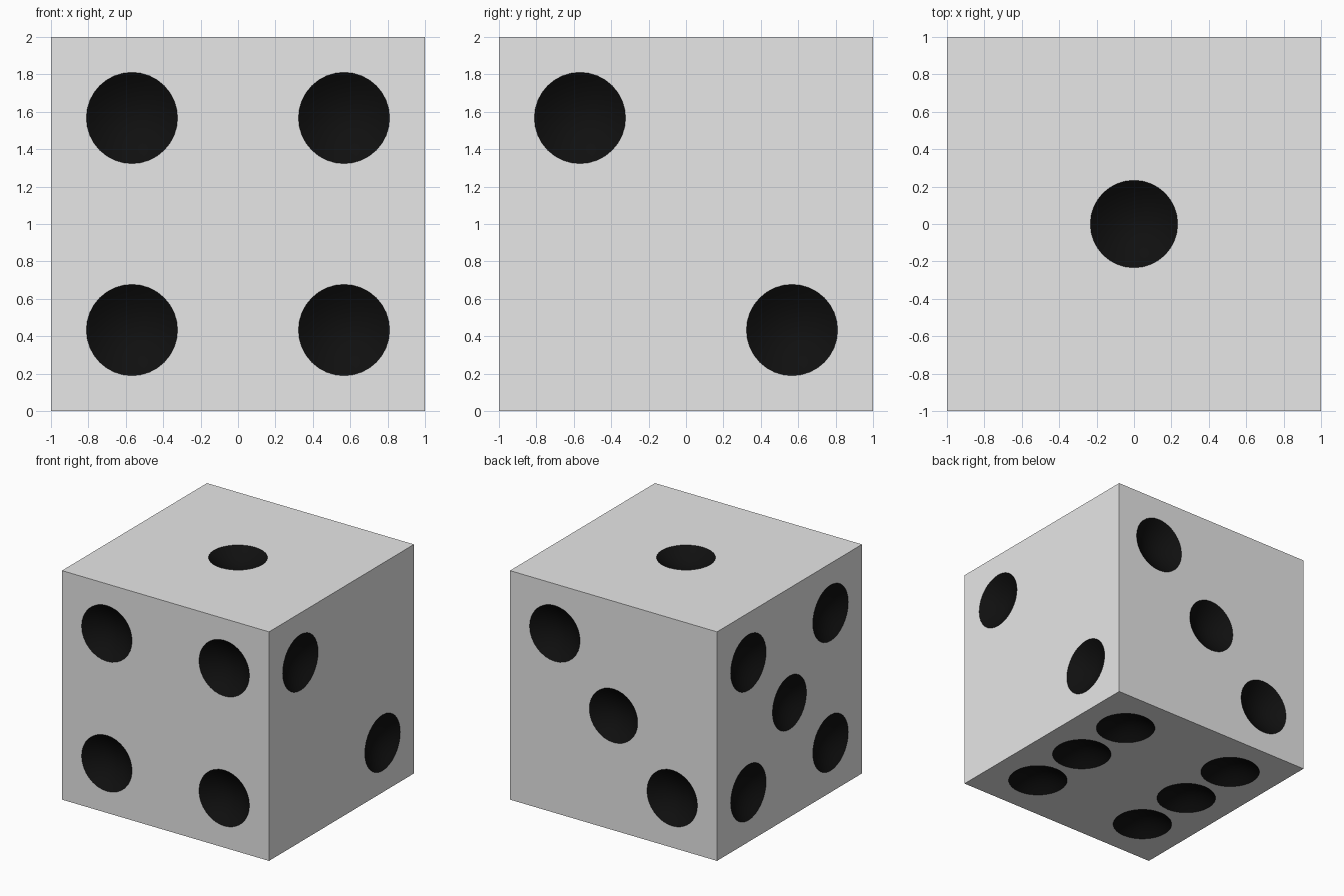
import bpy, bmesh, math
from mathutils import Vector

if "Cube" in bpy.data.objects:
    bpy.data.objects.remove(bpy.data.objects["Cube"])

S = 0.567           # pip offset from face centre
R, R_MID = 0.244, 0.234   # corner pips / centre pips
DEPTH = 0.1
SEG, RINGS = 32, 6


def material(name, rgb):
    m = bpy.data.materials.new(name)
    m.diffuse_color = (*rgb, 1)
    m.use_nodes = True
    m.node_tree.nodes["Principled BSDF"].inputs["Base Color"].default_value = m.diffuse_color
    return m


white = material("off_white", (0.8, 0.8, 0.8))
black = material("pip_black", (0.005, 0.005, 0.005))


def add_dish(bm, centre, u, v, n, r):
    """Closed cutter: rounded bowl below the face, short plug above it."""
    profile = [(r * k / RINGS, -DEPTH * (1 - (k / RINGS) ** 2)) for k in range(1, RINGS + 1)]
    profile.append((r, 0.08))
    tip = bm.verts.new(centre - n * DEPTH)
    rings = []
    for rad, h in profile:
        rings.append([bm.verts.new(centre + n * h + u * (rad * math.cos(a)) + v * (rad * math.sin(a)))
                      for a in (2 * math.pi * i / SEG for i in range(SEG))])
    for i in range(SEG):
        j = (i + 1) % SEG
        bm.faces.new((tip, rings[0][j], rings[0][i]))
        for a, b in zip(rings, rings[1:]):
            bm.faces.new((a[i], a[j], b[j], b[i]))
    bm.faces.new(rings[-1])


X, Y, Z = Vector((1, 0, 0)), Vector((0, 1, 0)), Vector((0, 0, 1))
corners = [(a, b) for a in (-S, S) for b in (-S, S)]
mid = (0, 0)

# Each side: outward normal, in-plane axes, pip positions
sides = [
    (Z, X, Y, [mid]),                                            # top: one
    (X, Y, Z, [(-S, S), (S, -S)]),                               # right: two
    (Y, X, Z, [(S, S), mid, (-S, -S)]),                          # back: three
    (-Y, X, Z, corners),                                         # front: four
    (-X, Y, Z, corners + [mid]),                                 # left: five
    (-Z, X, Y, corners + [(-S, 0), (S, 0)]),                     # bottom: six
]

# Pip cutters
bm = bmesh.new()
for n, u, v, pips in sides:
    for p, q in pips:
        add_dish(bm, Z + n + u * p + v * q, u, v, n, R_MID if (p, q) == mid else R)
bmesh.ops.recalc_face_normals(bm, faces=bm.faces)
me = bpy.data.meshes.new("pip_cutters")
bm.to_mesh(me)
bm.free()
cutter = bpy.data.objects.new("pip_cutters", me)
cutter.hide_render = True
bpy.context.collection.objects.link(cutter)

# Die body with the pips cut in
bpy.ops.mesh.primitive_cube_add(size=2, location=(0, 0, 1))
die = bpy.context.object
die.name = "die_body"
mod = die.modifiers.new("pips", 'BOOLEAN')
mod.operation = 'DIFFERENCE'
mod.solver = 'EXACT'
mod.object = cutter
bpy.ops.object.modifier_apply(modifier=mod.name)
bpy.data.objects.remove(cutter)

# Faces sunk below the sides are pips
die.data.materials.clear()
die.data.materials.append(white)
die.data.materials.append(black)
for f in die.data.polygons:
    c = f.center
    on_side = any(all(abs(abs(die.data.vertices[i].co[k]) - 1) < 1e-4 for i in f.vertices)
                  for k in range(3))
    f.material_index = 0 if on_side else 1

bpy.ops.object.shade_smooth_by_angle(angle=math.radians(25))
